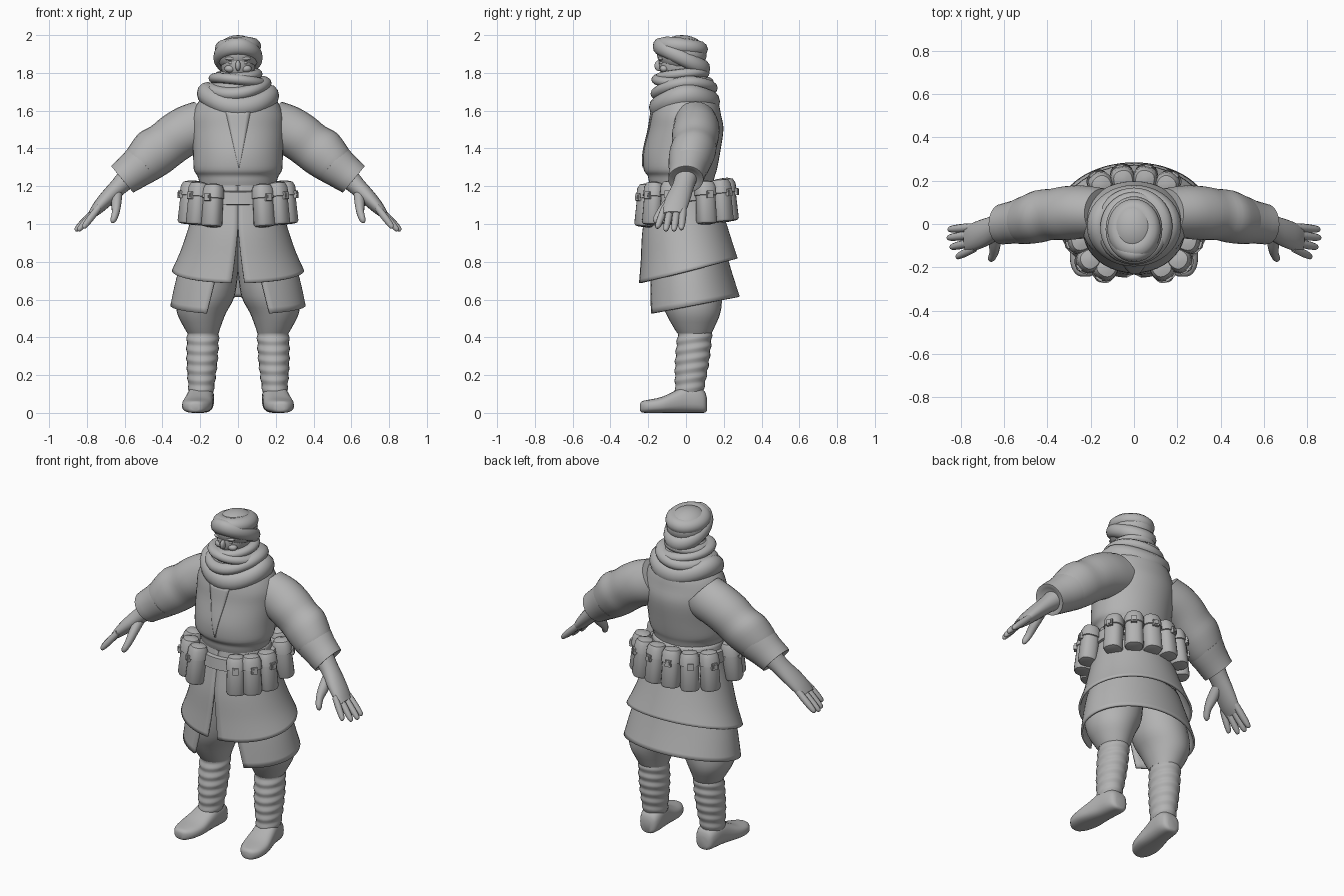
import bpy, bmesh, math
from mathutils import Vector, Matrix
from mathutils.bvhtree import BVHTree

if "Cube" in bpy.data.objects:
    bpy.data.objects.remove(bpy.data.objects["Cube"])

GREY = bpy.data.materials.new("plain grey")
GREY.diffuse_color = (0.45, 0.45, 0.45, 1)
GREY.use_nodes = True
GREY.node_tree.nodes["Principled BSDF"].inputs["Base Color"].default_value = GREY.diffuse_color
X, Y, Z = Vector((1, 0, 0)), Vector((0, 1, 0)), Vector((0, 0, 1))
TAU = 2 * math.pi


def finish(name, bm, mirror=False, thick=0):
    bmesh.ops.recalc_face_normals(bm, faces=bm.faces)
    me = bpy.data.meshes.new(name)
    bm.to_mesh(me)
    bm.free()
    me.materials.append(GREY)
    ob = bpy.data.objects.new(name, me)
    bpy.context.collection.objects.link(ob)
    if thick:
        m = ob.modifiers.new("thickness", 'SOLIDIFY')
        m.thickness, m.offset = thick, -1
    if mirror:
        ob.modifiers.new("mirror", 'MIRROR')
    return ob


def skin(bm, rows, close_u=True, close_v=False, caps=False):
    """Join rows of points with quads."""
    vs = [[bm.verts.new(p) for p in r] for r in rows]
    nr, nc = len(vs), len(vs[0])
    for i in range(nr if close_v else nr - 1):
        for j in range(nc if close_u else nc - 1):
            a, b = vs[i], vs[(i + 1) % nr]
            k = (j + 1) % nc
            bm.faces.new((a[j], a[k], b[k], b[j]))
    if caps:
        bm.faces.new(vs[0])
        bm.faces.new(vs[-1])


def spline(keys, sub):
    """Smooth interpolation of a list of number tuples."""
    out = []
    for i in range(len(keys) - 1):
        p0, p1, p2, p3 = (keys[max(i - 1, 0)], keys[i], keys[i + 1],
                          keys[min(i + 2, len(keys) - 1)])
        for s in range(sub):
            t = s / sub
            out.append(tuple(b + .5 * t * (c - a + t * (2*a - 5*b + 4*c - d + t * (3*(b - c) + d - a)))
                             for a, b, c, d in zip(p0, p1, p2, p3)))
    return out + [keys[-1]]


def add_loft(bm, keys, u=X, v=Y, n=24, sub=3, power=1.0):
    """Keys are (x, y, z, radius along u, radius along v)."""
    def sp(c):
        return math.copysign(abs(c) ** power, c)
    rows = [[Vector(k[:3]) + u * k[3] * sp(math.cos(TAU * j / n)) + v * k[4] * sp(math.sin(TAU * j / n))
             for j in range(n)] for k in spline(keys, sub)]
    skin(bm, rows, caps=True)


def loft(name, keys, mirror=False, **kw):
    bm = bmesh.new()
    add_loft(bm, keys, **kw)
    return finish(name, bm, mirror)


def wrap(name, cy, z, rx, ry, cw, ch, lift=0, dip=0, roll=0, n=40):
    """Cloth roll around the head or neck: lift tilts it, dip drapes it."""
    rows = []
    for i in range(n):
        a = TAU * i / n
        d = Vector((math.sin(a), -math.cos(a), 0))
        c = Vector((rx * d.x, cy + ry * d.y,
                    z + lift * math.cos(a) - dip * math.cos(a) ** 2 + roll * math.sin(a)))
        rows.append([c + d * cw * math.cos(TAU * j / 12) + Z * ch * math.sin(TAU * j / 12)
                     for j in range(12)])
    bm = bmesh.new()
    skin(bm, rows, close_v=True)
    return finish(name, bm)


def ball(name, c, r, mirror=False):
    bm = bmesh.new()
    bmesh.ops.create_uvsphere(bm, u_segments=20, v_segments=14, radius=1,
                              matrix=Matrix.Translation(c) @ Matrix.Diagonal((*r, 1)))
    return finish(name, bm, mirror)


def skirt(name, keys, hem, gap_top, gap_bottom, gap_start):
    """Flared cloth open at the front; keys are (z, cy, rx, ry), hem is (z at y=0, slope)."""
    rows, prof, n = [], spline(keys, 4), 56
    ztop, zlow = prof[0][0], prof[-1][0]
    for z, cy, rx, ry in prof:
        t = (ztop - z) / (ztop - zlow)
        g = gap_top + (gap_bottom - gap_top) * max(0, (t - gap_start) / (1 - gap_start))
        row = []
        for j in range(n + 1):
            a = g + (TAU - 2 * g) * j / n
            y = cy - ry * math.cos(a)
            row.append((rx * math.sin(a), y, ztop + t * (hem[0] + hem[1] * y - ztop)))
        rows.append(row)
    bm = bmesh.new()
    skin(bm, rows, close_u=False)
    return finish(name, bm, thick=0.012)


# Coat body
torso = loft("coat_body", [
    (0, -.02, 1.16, .195, .155), (0, -.025, 1.22, .205, .17), (0, -.025, 1.255, .215, .178),
    (0, -.03, 1.29, .234, .194), (0, -.022, 1.38, .238, .203), (0, 0, 1.5, .245, .198),
    (0, 0, 1.58, .24, .185), (0, 0, 1.66, .2, .165), (0, -.01, 1.73, .12, .12)], n=40, sub=4)

# Overlapping front flap, a thin plate laid on the chest
bm = bmesh.new()
bm.from_mesh(torso.data)
tree = BVHTree.FromBMesh(bm)
bm.free()
rows = []
for i in range(13):
    t = i / 12
    rows.append([tree.ray_cast(Vector((.005 + (-.072 + .135 * j / 6) * (1 - .97 * t), -1, 1.6 - .3 * t)), Y)[0]
                 - Y * .006 for j in range(7)])
bm = bmesh.new()
skin(bm, rows, close_u=False)
finish("chest_flap", bm, thick=0.006)

# Coat skirts
skirt("upper_skirt", [(1.23, -.02, .205, .165), (1.1, -.015, .228, .195), (.98, -.01, .262, .222),
                      (.85, .003, .305, .243), (.745, .012, .35, .262)], (.75, .25), .003, .1, .48)
skirt("lower_skirt", [(.86, .01, .28, .2), (.72, .02, .325, .225), (.57, .035, .358, .25)],
      (.562, .19), .32, .49, .1)

# Sleeves and cuffs
V = Vector((.64, 0, .77))
loft("sleeve", [(.14, .05, 1.54, .115, .14), (.23, .055, 1.51, .122, .138), (.315, .05, 1.468, .125, .13),
                (.38, .045, 1.42, .118, .126), (.44, .035, 1.38, .122, .131), (.5, .02, 1.325, .112, .116),
                (.53, .015, 1.3, .098, .102)], True, u=Y, v=V, n=28)
loft("cuff", [(.495, .02, 1.325, .09, .09), (.5, .02, 1.322, .112, .112), (.55, .01, 1.283, .1, .102),
              (.605, 0, 1.243, .094, .093), (.613, 0, 1.236, .088, .087), (.6, 0, 1.245, .05, .05)],
     True, u=Y, v=V, n=28, sub=2)

# Hands
bm = bmesh.new()
add_loft(bm, [(.57, .005, 1.26, .062, .06), (.63, -.015, 1.2, .058, .048), (.69, -.04, 1.14, .066, .042),
              (.74, -.058, 1.088, .066, .034), (.775, -.068, 1.05, .058, .022)], u=Y, v=V, n=20)
for y0, tip in ((-.014, (.858, -.025, .972)), (-.047, (.862, -.064, .965)),
                (-.082, (.848, -.107, .965)), (-.112, (.82, -.152, .98))):
    a, b = Vector((.735, y0, 1.09)), Vector(tip)
    add_loft(bm, [(*a.lerp(b, t), r, r) for t, r in ((0, .018), (.4, .02), (.75, .018), (.95, .013), (1, .005))],
             u=Y, v=V, n=10)
add_loft(bm, [(.64, -.04, 1.16, .03, .03), (.645, -.095, 1.105, .03, .027), (.648, -.135, 1.06, .021, .022),
              (.66, -.16, 1.022, .017, .017), (.665, -.167, 1.008, .006, .006)],
         u=Vector((.7, .6, -.3)).normalized(), v=Vector((-.6, .55, -.6)).normalized(), n=12)
finish("hand", bm, True)

# Trousers, wrapped lower legs and boots
loft("trousers", [(.1, .0, .98, .13, .15), (.14, .01, .78, .145, .165), (.172, .025, .62, .155, .165),
                  (.193, .037, .53, .13, .145), (.19, .042, .46, .1, .112), (.185, .045, .42, .082, .09)],
     True, n=28)
wraps = []
for i in range(29):
    t = i / 28
    f = (1 + .12 * math.sin(math.pi * t)) * (1 + .035 * math.sin(i * math.pi / 2.0))
    wraps.append((.184 + .012 * t, .05 - .033 * t, .46 - .37 * t,
                  (.083 - .02 * t) * f, (.09 - .017 * t) * f))
loft("leg_wraps", wraps, True, v=Vector((0, 1, .15)), n=24, sub=2)
loft("boot", [(.19, .11, .045, .03, .035), (.19, .098, .058, .052, .057), (.192, .06, .07, .065, .07),
              (.198, 0, .073, .069, .073), (.207, -.06, .058, .074, .058), (.216, -.13, .042, .08, .042),
              (.223, -.195, .035, .068, .035), (.226, -.232, .032, .042, .03), (.226, -.243, .03, .02, .018)],
     True, v=Z, n=24, power=.75)

# Belt
loft("belt", [(0, -.012, 1.115, .215, .185), (0, -.012, 1.12, .238, .213), (0, -.012, 1.185, .232, .205),
              (0, -.012, 1.19, .2, .17)], v=Vector((0, 1, .08)), n=40, sub=1)

# Cartridge pouches: body, lid lip and buckle, fanned around the belt
for i, (x, y, z) in enumerate(((.14, -.22, .985), (.222, -.178, .995), (.268, -.085, 1.0),
                               (.056, .228, 1.015), (.165, .198, 1.01), (.245, .11, 1.0))):
    bm = bmesh.new()
    add_loft(bm, [(0, 0, 0, .03, .03), (0, 0, .004, .048, .046), (0, 0, .015, .054, .052),
                  (0, 0, .15, .051, .05), (0, 0, .152, .057, .056), (0, 0, .2, .054, .053),
                  (0, 0, .222, .043, .042), (0, 0, .23, .015, .015)], n=20, sub=1, power=.85)
    bmesh.ops.create_cube(bm, size=1, matrix=Matrix.Translation((0, -.054, .152)) @ Matrix.Diagonal((.034, .02, .038, 1)))
    bmesh.ops.create_cube(bm, size=1, matrix=Matrix.Translation((0, -.062, .152)) @ Matrix.Diagonal((.02, .012, .022, 1)))
    turn = Matrix.Rotation(math.atan2(x, -y), 4, 'Z') @ Matrix.Rotation(math.radians(-6), 4, 'X')
    bmesh.ops.transform(bm, matrix=Matrix.Translation((x, y, z)) @ turn, verts=bm.verts)
    finish(f"pouch_{i + 1}", bm, True)

# Scarf
loft("scarf_core", [(0, -.005, 1.6, .17, .15), (0, -.005, 1.7, .165, .15), (0, -.015, 1.79, .105, .12),
                    (0, -.02, 1.82, .07, .08)], n=32)
wrap("scarf_drape", -.008, 1.685, .165, .135, .053, .06, lift=-.015, dip=.052, roll=-.006)
wrap("scarf_middle", -.01, 1.73, .135, .135, .043, .036, lift=-.015, dip=.025, roll=.016)
wrap("scarf_upper", -.018, 1.757, .12, .13, .036, .028, lift=.008, roll=-.014)
wrap("scarf_top", -.02, 1.787, .1, .115, .03, .026, lift=-.012, roll=.008)

# Face
ball("face", (0, -.03, 1.85), (.092, .115, .115))
ball("nose", (0, -.145, 1.838), (.014, .022, .028))
ball("brow", (.035, -.13, 1.876), (.034, .018, .011), True)
ball("eye", (.034, -.127, 1.853), (.016, .01, .009), True)
ball("cheek", (.042, -.115, 1.822), (.03, .024, .02), True)

# Wrapped hat
ball("hat_crown", (0, -.022, 1.9), (.118, .132, .1))
wrap("hat_band", -.024, 1.882, .094, .115, .037, .046, lift=.058)
wrap("hat_upper_band", -.024, 1.935, .073, .09, .05, .045, lift=.01, roll=.006)

bpy.ops.object.select_all(action='SELECT')
bpy.context.view_layer.objects.active = torso
bpy.ops.object.shade_smooth_by_angle(angle=math.radians(42))
